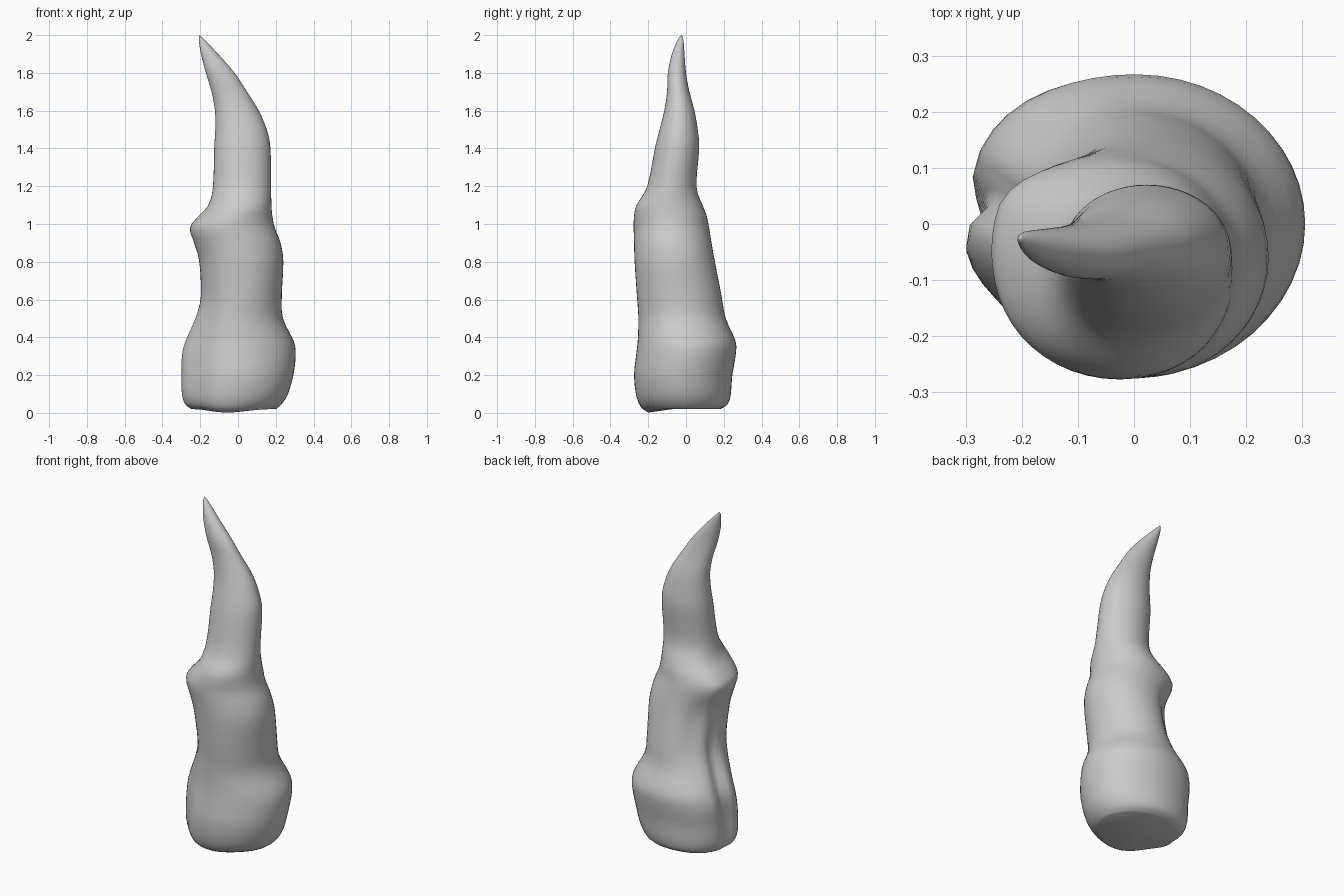
import bpy, bmesh
from math import sin, cos, pi, exp, radians

# Silhouette levels: z, x min, x max, y min, y max
LEVELS = [
    (0.02, -0.25, 0.20, -0.20, 0.18), (0.045, -0.285, 0.23, -0.24, 0.22),
    (0.10, -0.305, 0.265, -0.265, 0.237), (0.20, -0.307, 0.293, -0.275, 0.245),
    (0.30, -0.305, 0.305, -0.265, 0.262), (0.38, -0.285, 0.295, -0.256, 0.262),
    (0.50, -0.23, 0.238, -0.252, 0.21), (0.62, -0.198, 0.232, -0.26, 0.188),
    (0.80, -0.205, 0.24, -0.272, 0.153), (0.90, -0.23, 0.225, -0.275, 0.135),
    (0.98, -0.248, 0.195, -0.277, 0.122), (1.04, -0.205, 0.182, -0.275, 0.11),
    (1.10, -0.155, 0.177, -0.262, 0.088), (1.20, -0.132, 0.175, -0.205, 0.055),
    (1.40, -0.126, 0.172, -0.165, 0.07), (1.50, -0.12, 0.152, -0.14, 0.062),
    (1.60, -0.122, 0.11, -0.115, 0.045), (1.70, -0.14, 0.048, -0.10, 0.018),
    (1.80, -0.17, -0.018, -0.096, 0.0), (1.90, -0.196, -0.105, -0.075, -0.008),
    (1.97, -0.207, -0.172, -0.046, -0.013), (1.995, -0.206, -0.198, -0.03, -0.02),
]
SIDES, STEPS = 48, 3


def catmull(a, b, c, d, t):
    return tuple(0.5 * (2 * q + (r - p) * t + (2 * p - 5 * q + 4 * r - s) * t * t
                 + (3 * q - p - 3 * r + s) * t ** 3) for p, q, r, s in zip(a, b, c, d))


def gauss(v, mid, width):
    return exp(-((v - mid) / width) ** 2)


# Smooth the levels vertically
rows = []
for i in range(len(LEVELS) - 1):
    pts = [LEVELS[min(max(i + k, 0), len(LEVELS) - 1)] for k in (-1, 0, 1, 2)]
    rows += [catmull(*pts, s / STEPS) for s in range(STEPS)]
rows.append(LEVELS[-1])

bm = bmesh.new()
rings = []
for z, x0, x1, y0, y1 in rows:
    cx, cy, rx, ry = (x0 + x1) / 2, (y0 + y1) / 2, (x1 - x0) / 2, (y1 - y0) / 2
    ring = []
    low = gauss(z, 0.25, 0.3)
    for k in range(SIDES):
        a = 2 * pi * k / SIDES
        # groove on the left side with a ridge behind it
        d = -0.045 * gauss(z, 0.3, 0.4) * gauss(a, radians(174 - 14 * min(z, 1)), 0.15) * min(1, z / 0.1)
        d += 0.015 * low * gauss(a, radians(135), 0.4)
        # flatter front left of the base, shallow dip behind, knob above
        d -= 0.03 * low * gauss(a, radians(218), 0.4)
        d -= 0.015 * gauss(z, 0.72, 0.2) * gauss(a, radians(130), 0.25)
        d += 0.027 * gauss(z, 0.99, 0.12) * gauss(a, radians(145), 0.45)
        x = cx + (rx + d) * cos(a)
        y = cy + (ry + d) * sin(a)
        # low point under the front edge
        dz = -0.018 * gauss(z, 0.02, 0.05) * gauss(a, radians(262), 0.6)
        ring.append(bm.verts.new((x, y, z + dz)))
    rings.append(ring)

for lo, hi in zip(rings, rings[1:]):
    for k in range(SIDES):
        n = (k + 1) % SIDES
        bm.faces.new((lo[k], lo[n], hi[n], hi[k]))

# Slightly hollow underside and pointed tip
base = bm.verts.new((0, 0, 0.03))
tip = bm.verts.new((-0.204, -0.022, 2.0))
for k in range(SIDES):
    n = (k + 1) % SIDES
    bm.faces.new((rings[0][n], rings[0][k], base))
    bm.faces.new((rings[-1][k], rings[-1][n], tip))

for f in bm.faces:
    f.smooth = True
mesh = bpy.data.meshes.new("stalagmite")
bm.to_mesh(mesh)
bm.free()
obj = bpy.data.objects.new("stalagmite", mesh)
bpy.context.collection.objects.link(obj)
